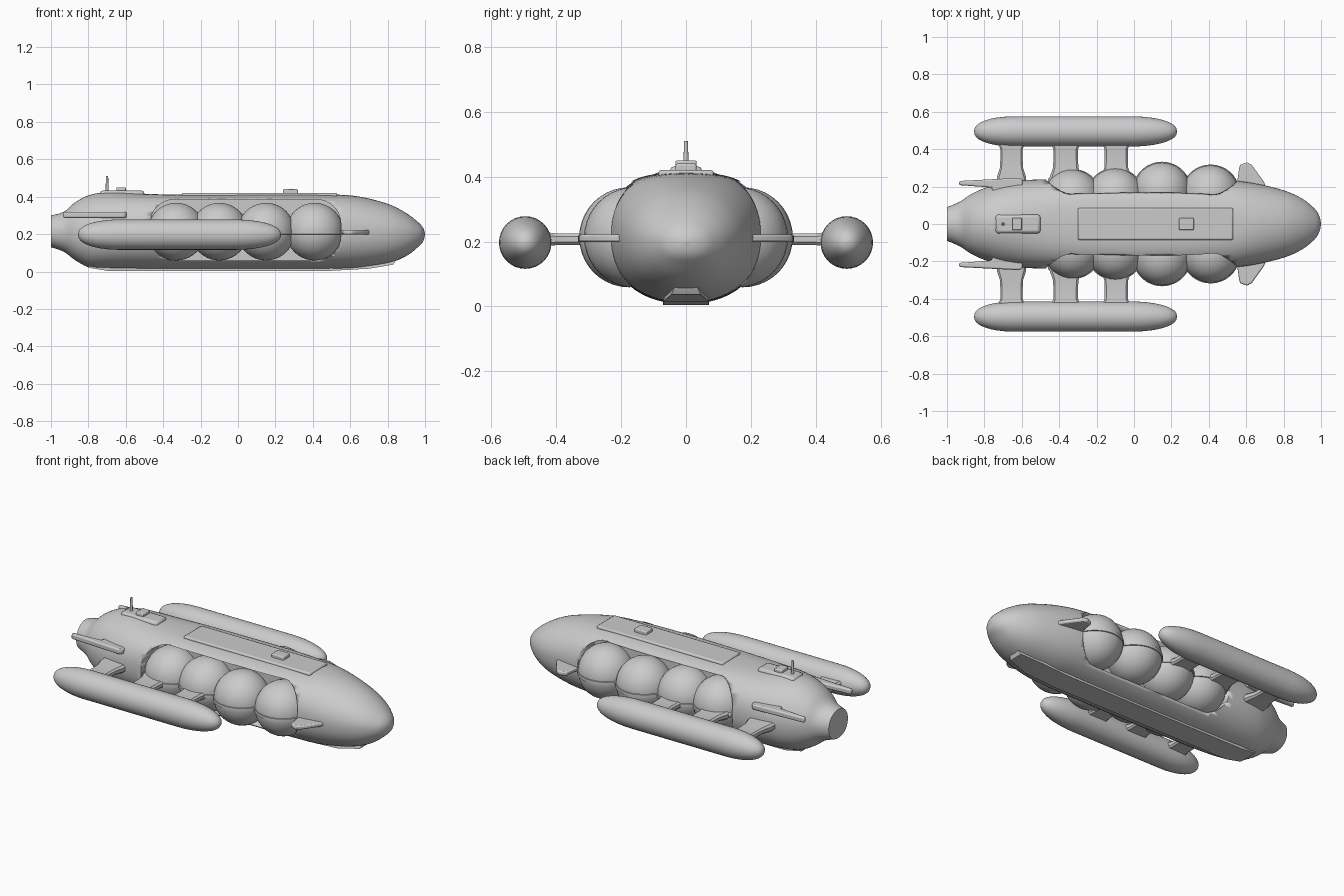
import bpy, bmesh, math
from mathutils import Vector

if "Cube" in bpy.data.objects:
    bpy.data.objects.remove(bpy.data.objects["Cube"])


def make(name, bm, smooth=True):
    bmesh.ops.recalc_face_normals(bm, faces=bm.faces[:])
    me = bpy.data.meshes.new(name)
    bm.to_mesh(me)
    bm.free()
    ob = bpy.data.objects.new(name, me)
    bpy.context.collection.objects.link(ob)
    if smooth:
        bpy.ops.object.select_all(action='DESELECT')
        ob.select_set(True)
        bpy.context.view_layer.objects.active = ob
        bpy.ops.object.shade_smooth_by_angle(angle=math.radians(35))
    return ob


def loft(name, rings):
    bm = bmesh.new()
    vs = [[bm.verts.new(p) for p in r] for r in rings]
    n = len(rings[0])
    for a, b in zip(vs, vs[1:]):
        for i in range(n):
            bm.faces.new((a[i], a[(i + 1) % n], b[(i + 1) % n], b[i]))
    bm.faces.new(vs[0])
    bm.faces.new(vs[-1])
    return make(name, bm)


def prism(name, pts, axis, lo, hi, bevel=0.0):
    # extrude a 2D outline along y or z
    def place(p, h):
        return (p[0], h, p[1]) if axis == 'y' else (p[0], p[1], h)
    ob = loft(name, [[place(p, lo) for p in pts], [place(p, hi) for p in pts]])
    if bevel:
        m = ob.modifiers.new("Bevel", 'BEVEL')
        m.width, m.segments = bevel, 2
    return ob


def box(name, x0, x1, y0, y1, z0, z1, bevel=0.006):
    return prism(name, [(x0, y0), (x1, y0), (x1, y1), (x0, y1)], 'z', z0, z1, bevel)


def spline(rows, steps):
    # Catmull-Rom through table rows
    out = []
    for i in range(len(rows) - 1):
        p = [rows[max(0, min(len(rows) - 1, i + k))] for k in (-1, 0, 1, 2)]
        for s in range(steps):
            t = s / steps
            out.append([0.5 * (2 * b + (c - a) * t + (2 * a - 5 * b + 4 * c - d) * t * t
                        + (3 * b - a - 3 * c + d) * t ** 3) for a, b, c, d in zip(*p)])
    return out + [list(rows[-1])]


# Hull stations: x, half width, top z, bottom z, mid z, upper squareness
stations = [
    (-1.0, .09, .30, .13, .215, 2.0), (-.93, .12, .32, .105, .215, 2.0),
    (-.87, .16, .37, .06, .215, 2.0), (-.79, .195, .41, .02, .215, 2.0),
    (-.68, .225, .425, .012, .215, 2.1), (-.5, .238, .415, .01, .215, 2.5),
    (-.2, .238, .41, .008, .215, 3.0), (.2, .238, .412, .008, .215, 3.0),
    (.48, .235, .412, .01, .215, 2.6), (.64, .218, .402, .015, .215, 2.2),
    (.8, .18, .362, .043, .21, 2.0), (.9, .135, .312, .083, .205, 2.0),
    (.965, .083, .262, .133, .2, 2.0), (.991, .042, .231, .163, .2, 2.0),
    (1.0, .003, .203, .197, .2, 2.0)]
rings = []
for x, w, zt, zb, zm, n in spline(stations, 5):
    ring = []
    for i in range(56):
        a = 2 * math.pi * i / 56
        c, s = math.cos(a), math.sin(a)
        e = 2 / (n if s > 0 else 2.2)
        h = zt - zm if s > 0 else zm - zb
        ring.append((x, math.copysign(w * abs(c) ** e, c), zm + math.copysign(h * abs(s) ** e, s)))
    rings.append(ring)
hull = loft("hull", rings)

# Rounded side openings cut into the hull
outline = []
R = 0.13
for cx, cz, a0 in ((.55 - R, .385 - R, 0), (-.47 + R, .385 - R, 90),
                   (-.47 + R, .06 + R, 180), (.55 - R, .06 + R, 270)):
    for k in range(9):
        a = math.radians(a0 + k * 90 / 8)
        outline.append((cx + R * math.cos(a), cz + R * math.sin(a)))
for side in (-1, 1):
    cut = prism("opening_cutter", outline, 'y', side * .1, side * .5)
    cut.hide_render = True
    cut.hide_set(True)
    m = hull.modifiers.new("Opening", 'BOOLEAN')
    m.operation, m.solver, m.object = 'DIFFERENCE', 'EXACT', cut

# Pod profile: x, radius
pod = []
for i in range(11):
    a = math.pi / 2 * i / 10
    pod.append((-.855 + .22 * (1 - math.cos(a)), max(.002, .081 * math.sin(a) ** .85)))
for i in range(11):
    a = math.pi / 2 * i / 10
    pod.append((-.02 + .25 * math.sin(a), max(.002, .081 * math.cos(a) ** .85)))

for side, tag in ((-1, "front"), (1, "back")):
    # Spherical tanks with equator bands
    for i, (x, y) in enumerate(((-.33, .137), (-.1, .143), (.15, .175), (.41, .16))):
        bm = bmesh.new()
        bmesh.ops.create_uvsphere(bm, u_segments=36, v_segments=20, radius=.154)
        bmesh.ops.translate(bm, verts=bm.verts[:], vec=(x, side * y, .213))
        make(f"{tag}_tank_{i + 1}", bm)
        band = [[(x + r * math.cos(t), side * y + r * math.sin(t), z) for t in
                 [2 * math.pi * k / 36 for k in range(36)]]
                for r, z in ((.15, .198), (.158, .2), (.158, .218), (.15, .22))]
        loft(f"{tag}_tank_band_{i + 1}", band)
    lo, hi = sorted((side * .09, side * .245))
    box(f"{tag}_tank_ledge", -.46, .54, lo, hi, .198, .22)

    # Outrigger pod
    loft(f"{tag}_pod", [[(x, side * .495 + r * math.cos(t), .197 + r * math.sin(t)) for t in
                         [2 * math.pi * k / 32 for k in range(32)]] for x, r in pod])

    # Struts, flared at both ends
    for i, (x, w) in enumerate(((-.655, .06), (-.365, .066), (-.095, .062))):
        rr = []
        for y, f, h in ((.15, 1.35, .024), (.25, 1.3, .022), (.3, 1.03, .018),
                        (.34, 1, .018), (.4, 1, .018), (.425, 1.15, .021), (.46, 1.3, .024)):
            rr.append([(x + w * f * px, side * y, .207 + h * pz) for px, pz in
                       ((-1, -.5), (-.85, -1), (.85, -1), (1, -.5), (1, .5), (.85, 1), (-.85, 1), (-1, .5))])
        loft(f"{tag}_strut_{i + 1}", rr)

    # Small forward fin and long tail fin
    prism(f"{tag}_nose_fin", [(x, side * y) for x, y in
          ((.54, .15), (.72, .15), (.695, .225), (.63, .315), (.605, .33), (.565, .315))],
          'z', .198, .222, .007)
    prism(f"{tag}_tail_fin", [(x, side * y) for x, y in
          ((-.935, .208), (-.935, .23), (-.61, .247), (-.595, .235), (-.595, .15), (-.75, .15), (-.76, .195))],
          'z', .287, .319, .008)

# Chin block and keel under the hull
bm_rings = [[(x, y, z) for y, z in ((-wt, .1), (wt, .1), (wb, zb), (-wb, zb))]
            for x, wt, wb, zb in ((-.8, .06, .06, .02), (-.7, .08, .07, .004), (.5, .08, .07, .004),
                                  (.7, .05, .07, .015), (.83, .028, .045, .037), (.85, .026, .03, .07))]
loft("keel", bm_rings)

# Dorsal details
box("spine_plate", -.3, .53, -.085, .085, .38, .42, .008)
box("dorsal_hatch", .24, .32, -.032, .032, .4, .44)
box("tail_hump", -.74, -.5, -.05, .05, .39, .432, .015)
box("sensor_block", -.65, -.6, -.033, .033, .41, .45)
bm = bmesh.new()
bmesh.ops.create_cone(bm, cap_ends=True, segments=12, radius1=.009, radius2=.006, depth=.11)
bmesh.ops.translate(bm, verts=bm.verts[:], vec=(-.7, 0, .455))
make("antenna", bm)
